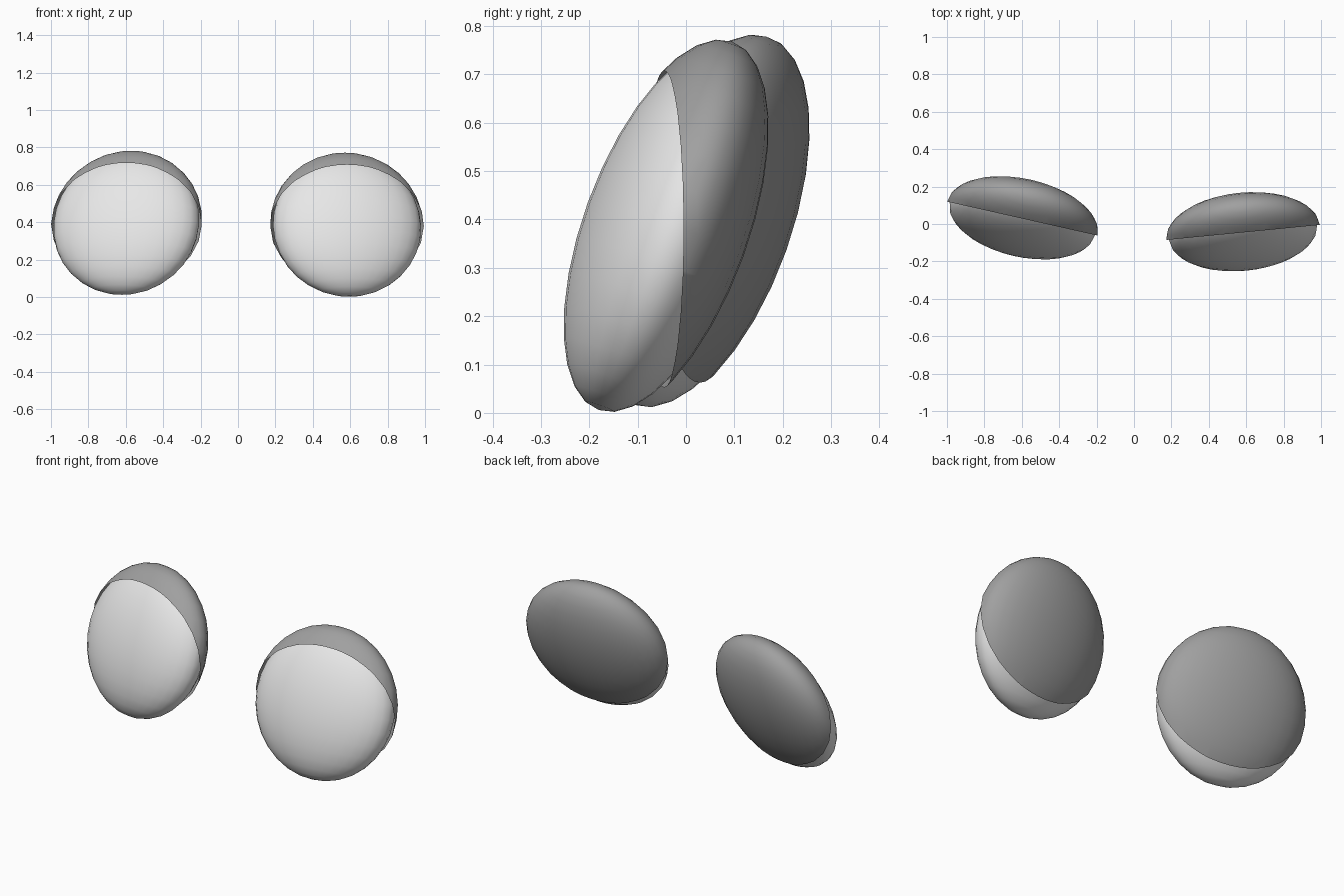
import bpy, bmesh
from math import radians
from mathutils import Matrix, Vector

cube = bpy.data.objects.get("Cube")
if cube:
    bpy.data.objects.remove(cube)


def make_material(name, value):
    mat = bpy.data.materials.new(name)
    mat.use_nodes = True
    colour = (value, value, value, 1)
    mat.diffuse_color = colour
    mat.node_tree.nodes["Principled BSDF"].inputs["Base Color"].default_value = colour
    return mat


EYE = make_material("light grey", 0.8)
LID = make_material("mid grey", 0.35)

RADIUS, DEPTH, TILT = 0.4125, 0.17, radians(-20)


def flattened_ball(name, mat, scale, centre, yaw, half=False):
    """Ball flattened front to back, leaning back; optionally only its rear half."""
    bm = bmesh.new()
    bmesh.ops.create_uvsphere(bm, u_segments=32, v_segments=16, radius=scale)
    bm.transform(Matrix.Rotation(TILT, 4, "X")
                 @ Matrix.Diagonal((RADIUS, DEPTH, RADIUS, 1)))
    if half:
        # Upright cut leaves an open shell behind the ball
        bmesh.ops.bisect_plane(bm, geom=bm.verts[:] + bm.edges[:] + bm.faces[:],
                               dist=1e-5, plane_co=(0, 0, 0), plane_no=(0, 1, 0),
                               clear_inner=True)
    bm.transform(Matrix.Rotation(yaw, 4, "Z"))
    for face in bm.faces:
        face.smooth = True
    mesh = bpy.data.meshes.new(name)
    bm.to_mesh(mesh)
    bm.free()
    mesh.materials.append(mat)
    obj = bpy.data.objects.new(name, mesh)
    obj.location = Vector(centre)
    bpy.context.collection.objects.link(obj)


# Each eye is a ball with a slightly larger lid shell around its back
for side, centre, yaw in (("left", (0.583, -0.045, 0.38), 5.6),
                          ("right", (-0.597, 0.029, 0.39), -12.7)):
    flattened_ball(side + "_eyeball", EYE, 0.965, centre, radians(yaw))
    flattened_ball(side + "_eyelid", LID, 1.0, centre, radians(yaw), half=True)
